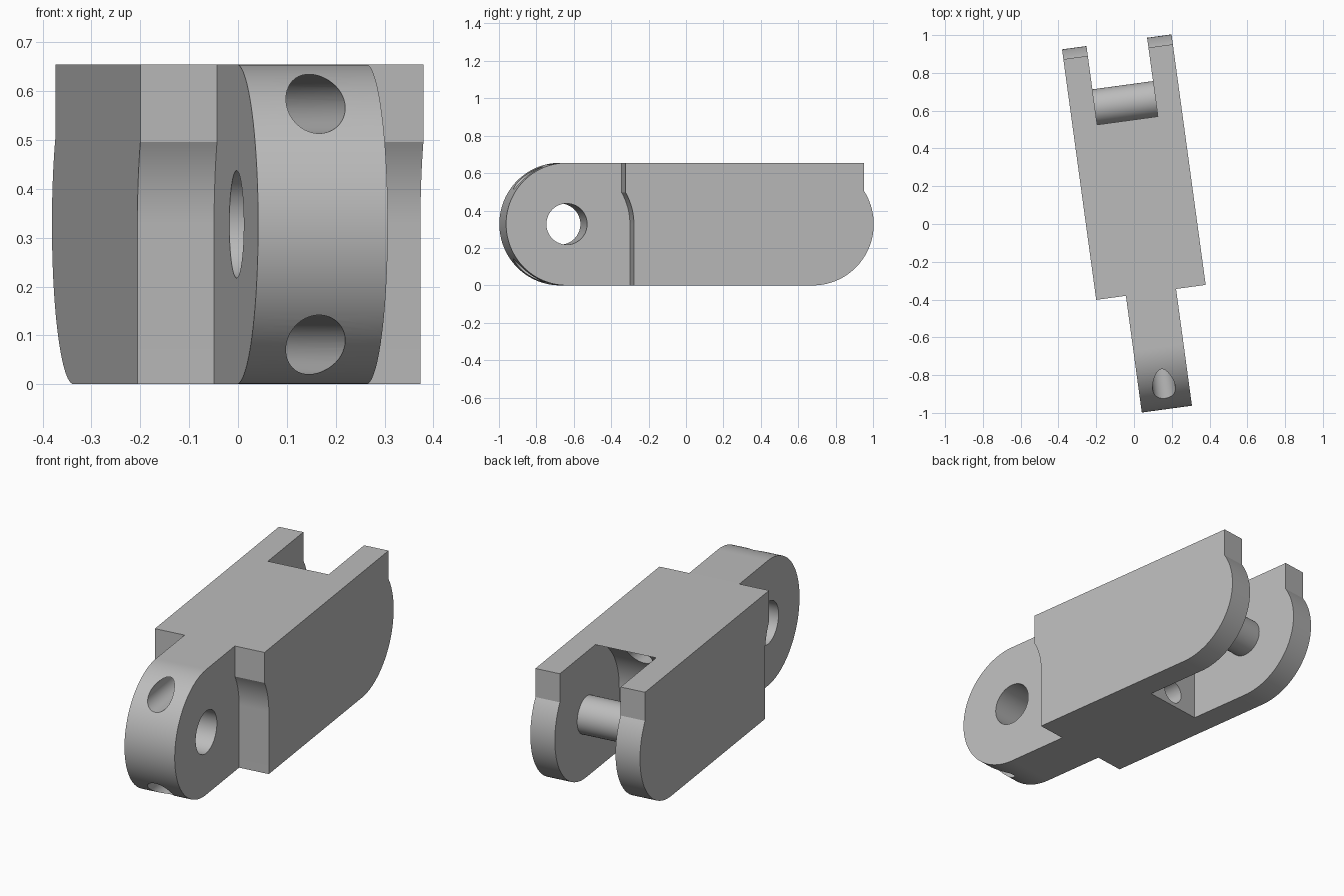
import bpy, bmesh, math

if "Cube" in bpy.data.objects:
    bpy.data.objects.remove(bpy.data.objects["Cube"])

R = 0.3275               # half height and end rounding
GAP = 0.3405             # clearance radius around a hinge
FRONT, BACK = -0.667, 0.64   # hinge positions along the link
MID = 0.04               # link centre line
HALF, SLOT, TONGUE = 0.2925, 0.162, 0.134   # half widths
TILT = math.radians(7.77)

grey = bpy.data.materials.new("plain grey")
grey.use_nodes = True
colour = (0.5, 0.5, 0.5, 1)
grey.diffuse_color = colour
grey.node_tree.nodes["Principled BSDF"].inputs["Base Color"].default_value = colour


def arc(centre, radius, start, end, steps=32):
    """Points (y, z) on an arc around a hinge, angles in degrees."""
    angles = [math.radians(start + (end - start) * i / steps) for i in range(steps + 1)]
    return [(centre + radius * math.cos(a), R + radius * math.sin(a)) for a in angles]


def finish(name, bm):
    bmesh.ops.recalc_face_normals(bm, faces=bm.faces)
    mesh = bpy.data.meshes.new(name)
    bm.to_mesh(mesh)
    bm.free()
    mesh.materials.append(grey)
    obj = bpy.data.objects.new(name, mesh)
    bpy.context.collection.objects.link(obj)
    return obj


def slab(name, profile, x0, x1):
    """Extrude a side profile across the link."""
    bm = bmesh.new()
    face = bm.faces.new([bm.verts.new((x0, y, z)) for y, z in profile])
    new = bmesh.ops.extrude_face_region(bm, geom=[face])["geom"]
    bmesh.ops.translate(bm, vec=(x1 - x0, 0, 0),
                        verts=[v for v in new if isinstance(v, bmesh.types.BMVert)])
    return finish(name, bm)


def rod(name, radius, length, location, axis):
    bpy.ops.mesh.primitive_cylinder_add(vertices=64, radius=radius, depth=length, location=location)
    obj = bpy.context.object
    obj.name = name
    obj.data.materials.append(grey)
    if axis == "X":
        obj.rotation_euler.y = math.pi / 2
    else:
        obj.rotation_euler.x = math.pi / 2
    return obj


def select(obj):
    bpy.ops.object.select_all(action="DESELECT")
    obj.select_set(True)
    bpy.context.view_layer.objects.active = obj


def cut(target, cutter):
    cutter.hide_render = True
    mod = target.modifiers.new("cut", "BOOLEAN")
    mod.operation = "DIFFERENCE"
    mod.solver = "EXACT"
    mod.object = cutter
    select(target)
    bpy.ops.object.modifier_apply(modifier=mod.name)
    bpy.data.objects.remove(cutter)


# Link silhouette: round front, round lower back with a flat stop above
stop = math.degrees(math.asin(0.178 / R))
outline = arc(FRONT, R, 90, 270, 64) + arc(BACK, R, -90, stop, 48)
outline.append((outline[-1][0], 2 * R))
link = slab("link_body", outline, MID - HALF, MID + HALF)

# Shoulders either side of the tongue, with a curved clearance
rise = math.degrees(math.asin(0.168 / GAP))
shoulder = arc(FRONT, GAP, 0, rise, 16)
shoulder = [(-1.2, -0.1), (shoulder[0][0], -0.1)] + shoulder + [(shoulder[-1][0], 0.8), (-1.2, 0.8)]
for side in (-1, 1):
    cut(link, slab("shoulder_cutter", shoulder, MID + side * TONGUE, MID + side * 0.5))

# Fork slot: flat lower wall, concave upper wall
slot = [(1.2, -0.1), (BACK - GAP, -0.1)] + arc(BACK, GAP, 180, 105, 32)
slot += [(slot[-1][0], 0.8), (1.2, 0.8)]
cut(link, slab("slot_cutter", slot, MID - SLOT, MID + SLOT))

# Hinge hole and two lengthwise channels
cut(link, rod("hinge_hole_cutter", 0.11, 0.5, (MID, FRONT, R), "X"))
for z in (0.081, 0.574):
    cut(link, rod("channel_cutter", 0.0605, 2.0, (MID, -0.3, z), "Y"))

# Hinge pin between the fork prongs
pin = rod("hinge_pin", 0.096, 2 * SLOT + 0.02, (MID, BACK, R), "X")
select(pin)
bpy.ops.object.transform_apply(location=True, rotation=True, scale=True)

for obj in (link, pin):
    select(obj)
    bpy.ops.object.shade_smooth_by_angle(angle=math.radians(25))
    obj.rotation_euler.z = TILT
